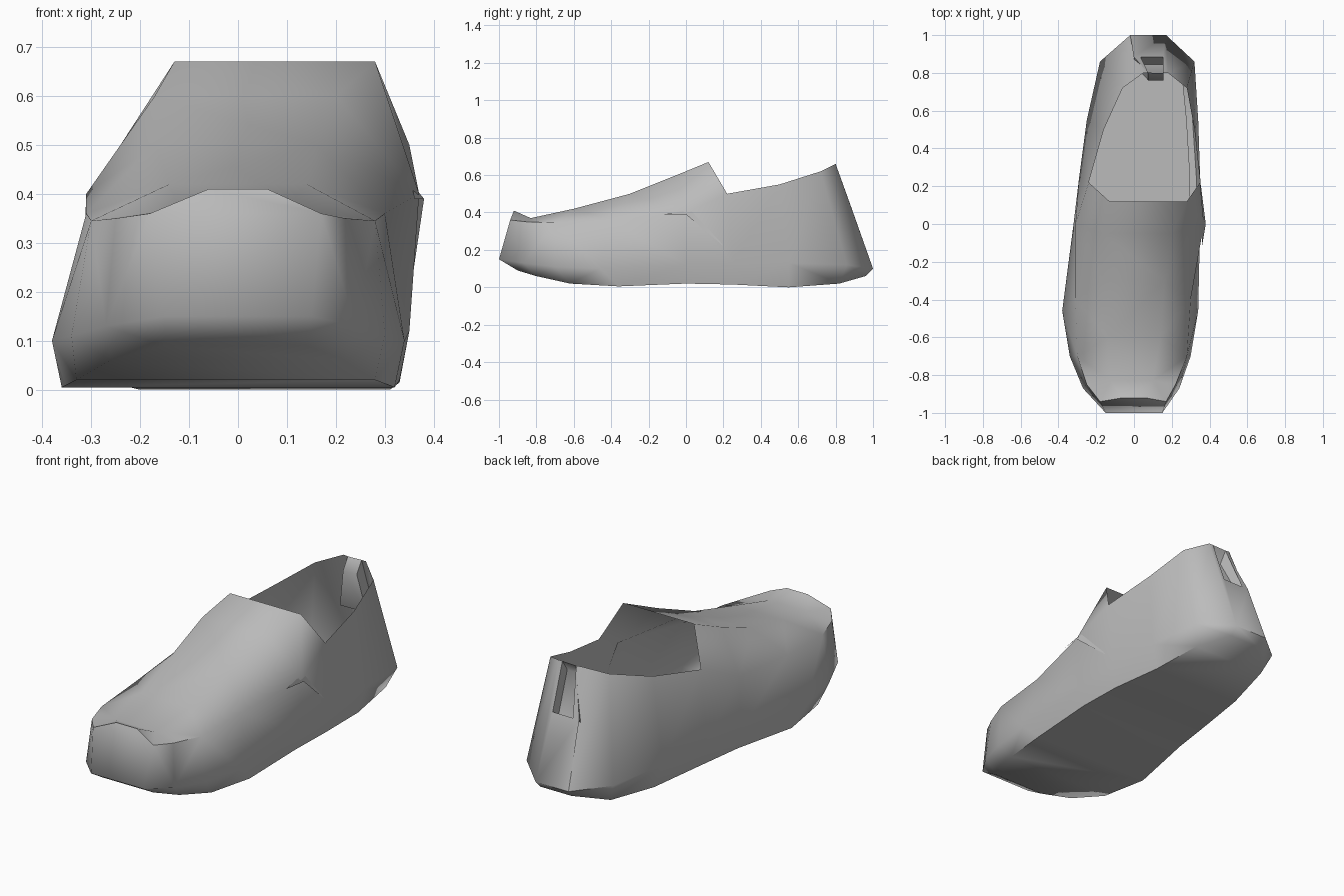
import bpy, bmesh, math
from mathutils import Vector

if "Cube" in bpy.data.objects:
    bpy.data.objects.remove(bpy.data.objects["Cube"])


def make_material(name, color):
    mat = bpy.data.materials.new(name)
    mat.use_nodes = True
    mat.diffuse_color = color
    mat.node_tree.nodes["Principled BSDF"].inputs["Base Color"].default_value = color
    return mat


def make_object(name, bm, mat, angle):
    mesh = bpy.data.meshes.new(name)
    bm.to_mesh(mesh)
    bm.free()
    obj = bpy.data.objects.new(name, mesh)
    bpy.context.collection.objects.link(obj)
    mesh.materials.append(mat)
    bpy.ops.object.select_all(action="DESELECT")
    obj.select_set(True)
    bpy.context.view_layer.objects.active = obj
    bpy.ops.object.shade_smooth_by_angle(angle=math.radians(angle))
    return obj


grey = make_material("mid grey", (0.5, 0.5, 0.5, 1))

# Long edges of the shoe from toe to heel: y, right x, left x, z
sole = [(-.9, -.15, .14, .09), (-.8, -.26, .22, .06), (-.62, -.33, .28, .02),
        (-.36, -.36, .32, .005), (0, -.3, .33, .02), (.25, -.26, .33, .015),
        (.55, -.2, .31, 0), (.82, -.14, .28, .02), (.96, -.01, .17, .06)]
welt = [(-1, -.15, .15, .15), (-.87, -.27, .24, .13), (-.7, -.34, .3, .11),
        (-.46, -.38, .34, .1), (0, -.32, .35, .12), (.25, -.29, .35, .13),
        (.55, -.25, .34, .13), (.86, -.18, .32, .12), (1, -.02, .17, .1)]
rim = [(-.94, -.18, .17, .36), (-.85, -.25, .22, .35), (-.7, -.3, .28, .345),
       (-.4, -.31, .3, .36), (0, -.31, .37, .4), (.22, -.24, .35, .5),
       (.5, -.16, .32, .55), (.72, -.06, .28, .62), (.8, .05, .18, .66)]
vamp = [(-.92, -.06, .06, .41), (-.83, -.12, .1, .37), (-.6, -.14, .14, .42),
        (-.3, -.17, .16, .5), (-.05, -.17, .2, .6), (.12, -.13, .28, .67)]

# Shoe body: closed over the foot, open at the ankle
bm = bmesh.new()
rows = []
for j in range(len(sole)):
    edges = [ring[j] for ring in (vamp, rim, welt, sole) if j < len(ring)]
    right = [bm.verts.new((xr, y, z)) for y, xr, xl, z in edges]
    left = [bm.verts.new((xl, y, z)) for y, xr, xl, z in edges]
    rows.append((right, left))

for j in range(len(rows) - 1):
    (r0, l0), (r1, l1) = rows[j], rows[j + 1]
    closed = j + 1 < len(vamp)
    if not closed:
        r0, l0, r1, l1 = r0[-3:], l0[-3:], r1[-3:], l1[-3:]
    loop0, loop1 = r0 + l0[::-1], r1 + l1[::-1]
    count = len(loop0)
    for i in range(count if closed else count - 1):
        k = (i + 1) % count
        bm.faces.new((loop0[i], loop0[k], loop1[k], loop1[i]))

# Toe and heel ends
heel_face = None
for right, left in (rows[0], rows[-1]):
    for i in range(len(right) - 1):
        face = bm.faces.new((right[i], left[i], left[i + 1], right[i + 1]))
        if right is rows[-1][0] and i == 0:
            heel_face = face
bmesh.ops.recalc_face_normals(bm, faces=bm.faces)
if heel_face.normal.y < 0:
    bmesh.ops.reverse_faces(bm, faces=bm.faces)

# Pocket in the upper back of the heel
bmesh.ops.inset_region(bm, faces=[heel_face], thickness=.025)
lowest = min(v.co.z for v in heel_face.verts)
for v in heel_face.verts:
    if v.co.z < lowest + .1:
        v.co += Vector((0, -.11, .31))
pocket = bmesh.ops.extrude_face_region(bm, geom=[heel_face])
floor_verts = [e for e in pocket["geom"] if isinstance(e, bmesh.types.BMVert)]
bmesh.ops.translate(bm, verts=floor_verts, vec=(0, -.04, -.06))
bmesh.ops.delete(bm, geom=[heel_face], context="FACES_ONLY")
bmesh.ops.triangulate(bm, faces=bm.faces)
make_object("shoe_body", bm, grey, 60)

# Insole inside the shoe
bm = bmesh.new()
inner = [(y, xr * .9, xl * .9, .07) for y, xr, xl, z in sole[2:-1]]
right = [bm.verts.new((xr, y, z)) for y, xr, xl, z in inner]
left = [bm.verts.new((xl, y, z)) for y, xr, xl, z in inner]
bm.faces.new(left + right[::-1])
bmesh.ops.recalc_face_normals(bm, faces=bm.faces)
for face in bm.faces:
    if face.normal.z < 0:
        face.normal_flip()
make_object("insole", bm, grey, 60)

# Loose quarter flap on the left side
bm = bmesh.new()
flap = [(.36, -.12, .39), (.38, 0, .39), (.355, .2, .22), (.355, .06, .42)]
bm.faces.new([bm.verts.new(p) for p in flap])
bmesh.ops.solidify(bm, geom=bm.faces[:], thickness=.008)
make_object("side_flap", bm, grey, 40)
